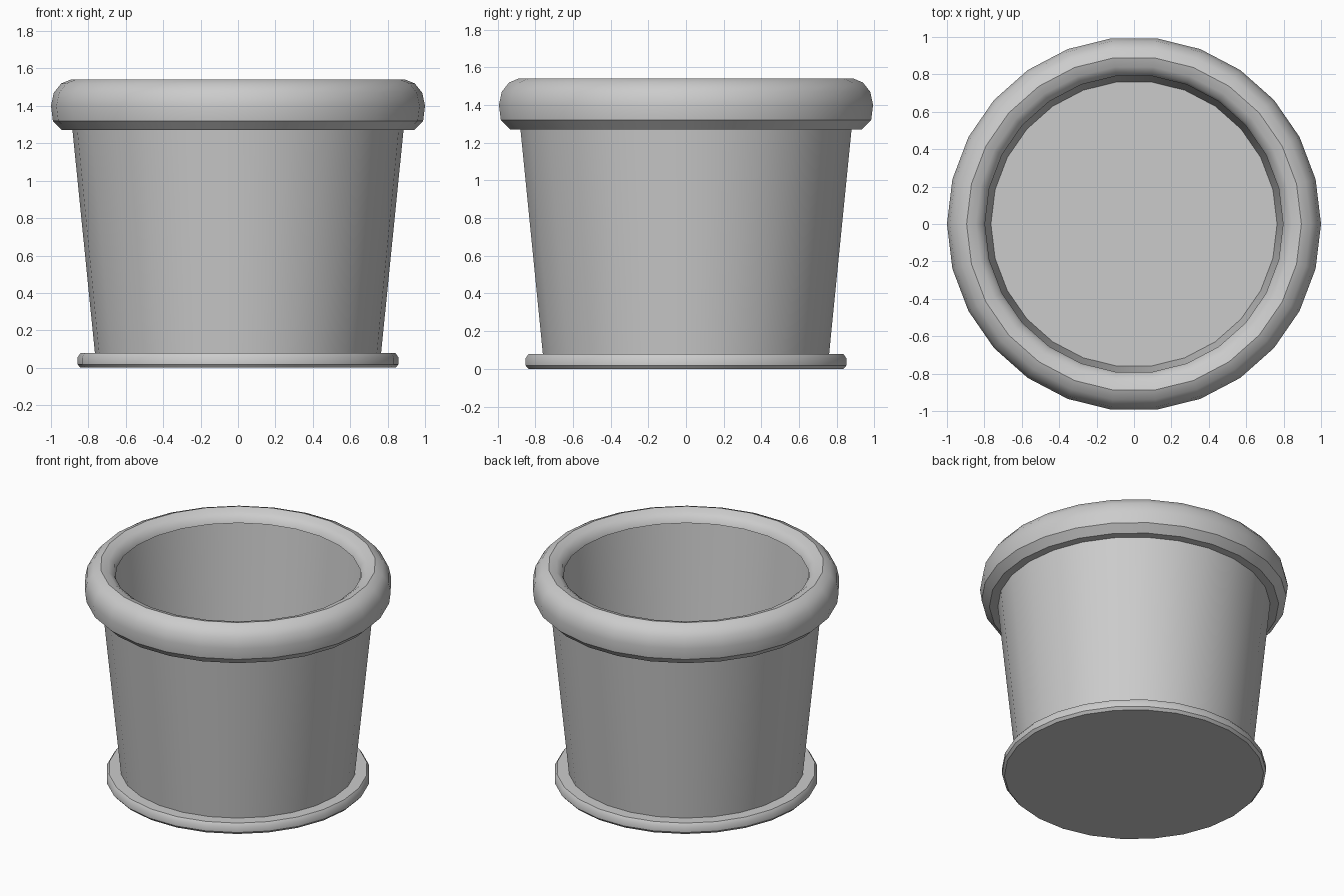
import bpy, bmesh
from math import cos, sin, tau, radians

if "Cube" in bpy.data.objects:
    bpy.data.objects.remove(bpy.data.objects["Cube"])

SIDES = 26


def lathe(name, profile, closed=False, angle=35):
    """Revolve (radius, z) points about z; points on the axis become caps."""
    bm = bmesh.new()
    rings = []
    for r, z in profile:
        rings.append([bm.verts.new((r * cos(tau * i / SIDES), r * sin(tau * i / SIDES), z))
                      for i in range(SIDES)])
    pairs = list(zip(rings, rings[1:]))
    if closed:
        pairs.append((rings[-1], rings[0]))
    for a, b in pairs:
        for i in range(SIDES):
            j = (i + 1) % SIDES
            bm.faces.new((a[i], a[j], b[j], b[i]))
    return finish(name, bm, rings, angle)


def finish(name, bm, rings, angle):
    # flat discs for the saucer
    if name == "base_plate":
        bm.faces.new(rings[0][::-1])
        bm.faces.new(rings[-1])
    bm.normal_update()
    mesh = bpy.data.meshes.new(name)
    bm.to_mesh(mesh)
    bm.free()
    ob = bpy.data.objects.new(name, mesh)
    bpy.context.collection.objects.link(ob)
    bpy.ops.object.select_all(action='DESELECT')
    ob.select_set(True)
    bpy.context.view_layer.objects.active = ob
    bpy.ops.object.shade_smooth_by_angle(angle=radians(angle))
    return ob


# Saucer-like base, its top is also the floor of the pot
lathe("base_plate", [(0.842, 0), (0.858, 0.018), (0.858, 0.055), (0.842, 0.078)])

# Tapered wall, open at the top
lathe("pot_wall", [(0.765, 0.078), (0.885, 1.27), (0.90, 1.42)])

# Rounded rim with a lip that overhangs the inside
lathe("rim", [(0.885, 1.27), (0.94, 1.27), (0.99, 1.32), (1.0, 1.40), (0.985, 1.47),
              (0.945, 1.52), (0.895, 1.54), (0.845, 1.525), (0.81, 1.50),
              (0.797, 1.465), (0.90, 1.42)])
